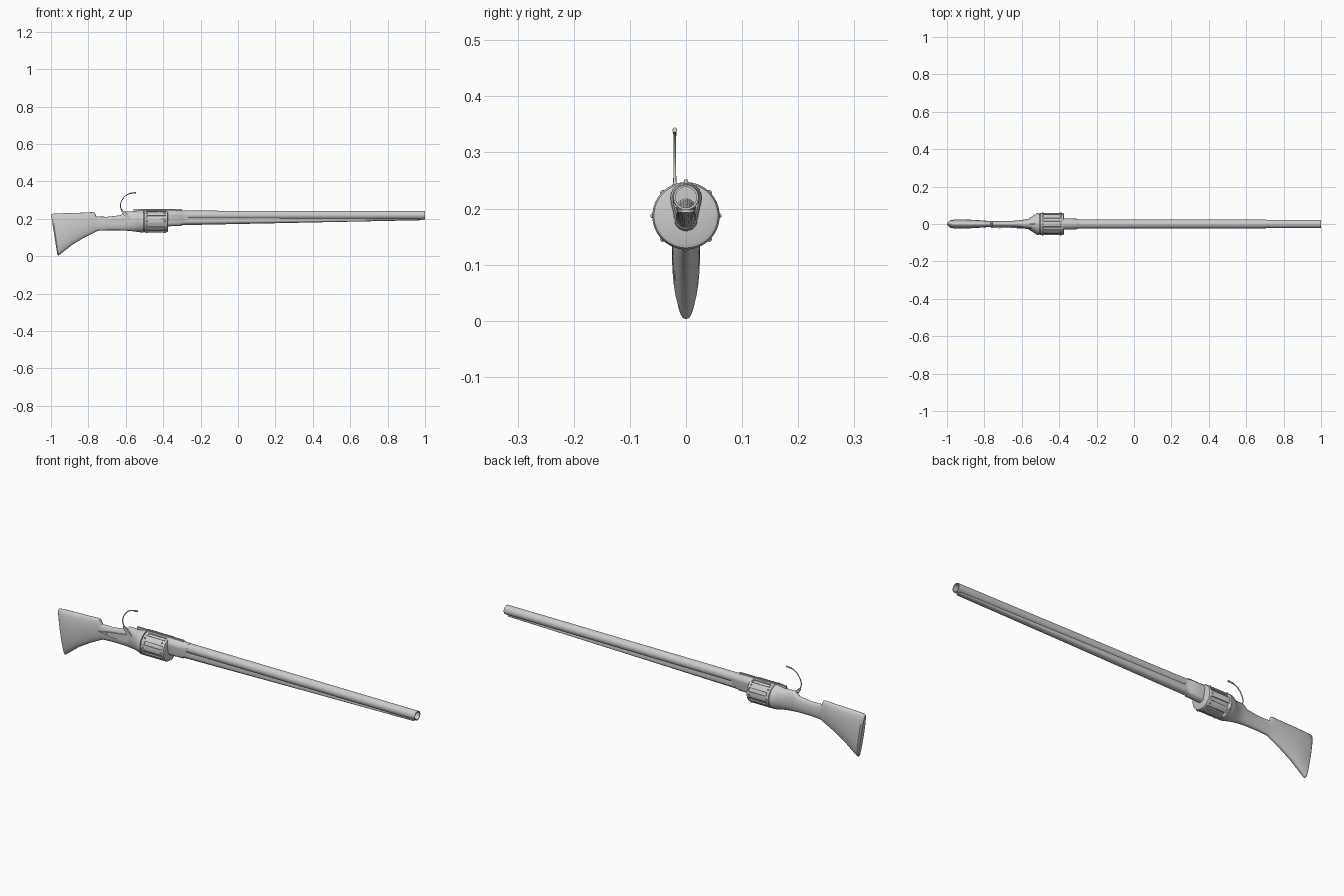
import bpy, bmesh, math
from mathutils import Vector

if "Cube" in bpy.data.objects:
    bpy.data.objects.remove(bpy.data.objects["Cube"])


def finish(name, bm, angle=35):
    bmesh.ops.recalc_face_normals(bm, faces=bm.faces)
    me = bpy.data.meshes.new(name)
    bm.to_mesh(me)
    bm.free()
    ob = bpy.data.objects.new(name, me)
    bpy.context.collection.objects.link(ob)
    smooth(ob, angle)
    return ob


def smooth(ob, angle=35):
    bpy.ops.object.select_all(action='DESELECT')
    ob.select_set(True)
    bpy.context.view_layer.objects.active = ob
    bpy.ops.object.shade_smooth_by_angle(angle=math.radians(angle))


def bridge(name, rings, caps=True, closed=False, angle=35):
    bm = bmesh.new()
    vs = [[bm.verts.new(p) for p in r] for r in rings]
    n = len(rings[0])
    pairs = list(zip(vs, vs[1:])) + ([(vs[-1], vs[0])] if closed else [])
    for a, b in pairs:
        for i in range(n):
            j = (i + 1) % n
            bm.faces.new((a[i], a[j], b[j], b[i]))
    if caps and not closed:
        bm.faces.new(vs[0])
        bm.faces.new(vs[-1])
    return finish(name, bm, angle)


def lathe(name, profile, z, n=40, closed=False):
    # profile is (x, radius) around an axis along x
    rings = [[(x, r * math.cos(2 * math.pi * i / n), z + r * math.sin(2 * math.pi * i / n))
              for i in range(n)] for x, r in profile]
    return bridge(name, rings, closed=closed)


def oval_ring(xt, zt, xb, zb, w, n=32, p=1.0):
    ring = []
    for i in range(n):
        a = 2 * math.pi * i / n
        c, s = math.cos(a), math.sin(a)
        c = math.copysign(abs(c) ** p, c)
        t = (1 + s) / 2
        ring.append((xb + (xt - xb) * t, w * c, zb + (zt - zb) * t))
    return ring


def egg_ring(x, zt, rt, zb, rb, n=16):
    # large round top joined to a smaller round bottom
    up = [(x, rt * math.cos(math.pi * i / n), zt + rt * math.sin(math.pi * i / n)) for i in range(n + 1)]
    lo = [(x, -rb * math.cos(math.pi * i / n), zb - rb * math.sin(math.pi * i / n)) for i in range(n + 1)]
    return up + lo


def plate(name, outline, y0, y1):
    return bridge(name, [[(x, y, z) for x, z in outline] for y in (y0, y1)])


def box(name, x0, x1, y0, y1, z0, z1):
    return plate(name, [(x0, z0), (x1, z0), (x1, z1), (x0, z1)], y0, y1)


# shoulder stock, wrist and recoil shield in one flowing body
sections = [
    (-1.0, .223, -.966, .008, .012, .9), (-.992, .227, -.96, .003, .021, .8),
    (-.965, .229, -.945, .015, .025, .8), (-.90, .231, -.885, .062, .024, .8),
    (-.83, .233, -.82, .101, .020, .8), (-.775, .236, -.77, .126, .016, .8),
    (-.767, .234, -.762, .130, .0155, .8), (-.757, .212, -.75, .136, .015, .8),
    (-.70, .211, -.70, .139, .015, .8), (-.63, .219, -.63, .139, .018, .8),
    (-.605, .239, -.60, .137, .021, .8), (-.565, .238, -.565, .134, .028, .9),
    (-.535, .243, -.535, .130, .047, 1), (-.515, .247, -.515, .127, .06, 1),
    (-.505, .247, -.505, .127, .06, 1)]
bridge("stock_and_frame", [oval_ring(*s[:5], p=s[5]) for s in sections])

# revolving chamber cylinder with slots cut around it
AX = .187
cyl = lathe("chamber_cylinder", [(-.506, .052), (-.500, .060), (-.385, .060), (-.377, .057), (-.374, .05)], AX, 64)
bm = bmesh.new()
SLOTS = 8
for k in range(SLOTS):
    a = 2 * math.pi * (k + .5) / SLOTS
    out = Vector((0, math.cos(a), math.sin(a)))
    side = Vector((0, -math.sin(a), math.cos(a)))
    geo = bmesh.ops.create_cube(bm, size=1)
    for v in geo['verts']:
        c = v.co.copy()
        v.co = Vector((-.436 + c.x * .10, 0, AX)) + out * (.064 + c.y * .022) + side * c.z * .017
cut = finish("slot_cutter", bm)
cut.hide_render = True
cut.hide_viewport = True
mod = cyl.modifiers.new("slots", 'BOOLEAN')
mod.object = cut
mod.operation = 'DIFFERENCE'
mod.solver = 'EXACT'

# small nipples between the slots
bm = bmesh.new()
for k in range(SLOTS):
    a = 2 * math.pi * k / SLOTS
    for x in (-.488, -.392):
        geo = bmesh.ops.create_uvsphere(bm, u_segments=10, v_segments=6, radius=.0045)
        bmesh.ops.translate(bm, verts=geo['verts'],
                            vec=(x, .059 * math.cos(a), AX + .059 * math.sin(a)))
finish("chamber_nipples", bm)

# barrel socket in front of the cylinder
bridge("barrel_socket", [egg_ring(*s) for s in [
    (-.38, .218, .029, .181, .021), (-.302, .218, .028, .182, .020),
    (-.298, .219, .025, .184, .018), (-.27, .220, .024, .185, .018)]])
box("top_strap", -.56, -.30, -.004, .004, .236, .252)

# hollow barrel and tapering tube beneath it
lathe("barrel", [(-.32, .0235), (1.0, .0225), (1.0, .0185), (-.32, .0185)], .220, 40, closed=True)
bridge("under_barrel_tube", [egg_ring(-.29, .200, .0185, .185, .0185),
                             egg_ring(.985, .2005, .012, .2005, .0095)][:1] +
       [egg_ring(-.26, .195, .0185, .185, .0185), egg_ring(.985, .192, .0005, .191, .0005)][:1])
rib = bpy.data.objects["under_barrel_tube"]
for v in rib.data.vertices:
    # the far end rises along the barrel so the tube thins out to the muzzle
    if v.co.x > -.275:
        v.co.x = .985
        v.co.y *= .8
        v.co.z = .1975 if v.co.z > .1975 else .1975 - (.1975 - v.co.z) * .15
smooth(rib)

# side lock plate with screws
plate("lock_plate", [(-.765, .180), (-.70, .192), (-.62, .203), (-.555, .208),
                     (-.543, .195), (-.56, .180), (-.62, .168), (-.70, .170)], -.021, .005)
for x, z in ((-.72, .181), (-.58, .186)):
    bm = bmesh.new()
    bmesh.ops.create_cone(bm, cap_ends=True, segments=12, radius1=.005, radius2=.005, depth=.003)
    for v in bm.verts:
        v.co = Vector((x + v.co.x, -.0215 + v.co.z, z + v.co.y))
    finish("lock_screw", bm)

# hammer: flat arm on the plate and a thin curled spur
plate("hammer_arm", [(-.625, .243), (-.610, .243), (-.575, .208), (-.55, .198),
                     (-.553, .182), (-.58, .186), (-.60, .205)], -.025, -.017)
cu = bpy.data.curves.new("hammer_spur", 'CURVE')
cu.dimensions = '3D'
cu.bevel_depth = .003
cu.bevel_resolution = 2
cu.use_fill_caps = True
sp = cu.splines.new('BEZIER')
pts = [(-.605, .225, 1.3), (-.628, .265, .8), (-.612, .312, .8), (-.585, .333, .9), (-.545, .340, 1.5)]
sp.bezier_points.add(len(pts) - 1)
for b, (x, z, r) in zip(sp.bezier_points, pts):
    b.co = (x, -.02, z)
    b.radius = r
    b.handle_left_type = b.handle_right_type = 'AUTO'
bpy.context.collection.objects.link(bpy.data.objects.new("hammer_spur", cu))
